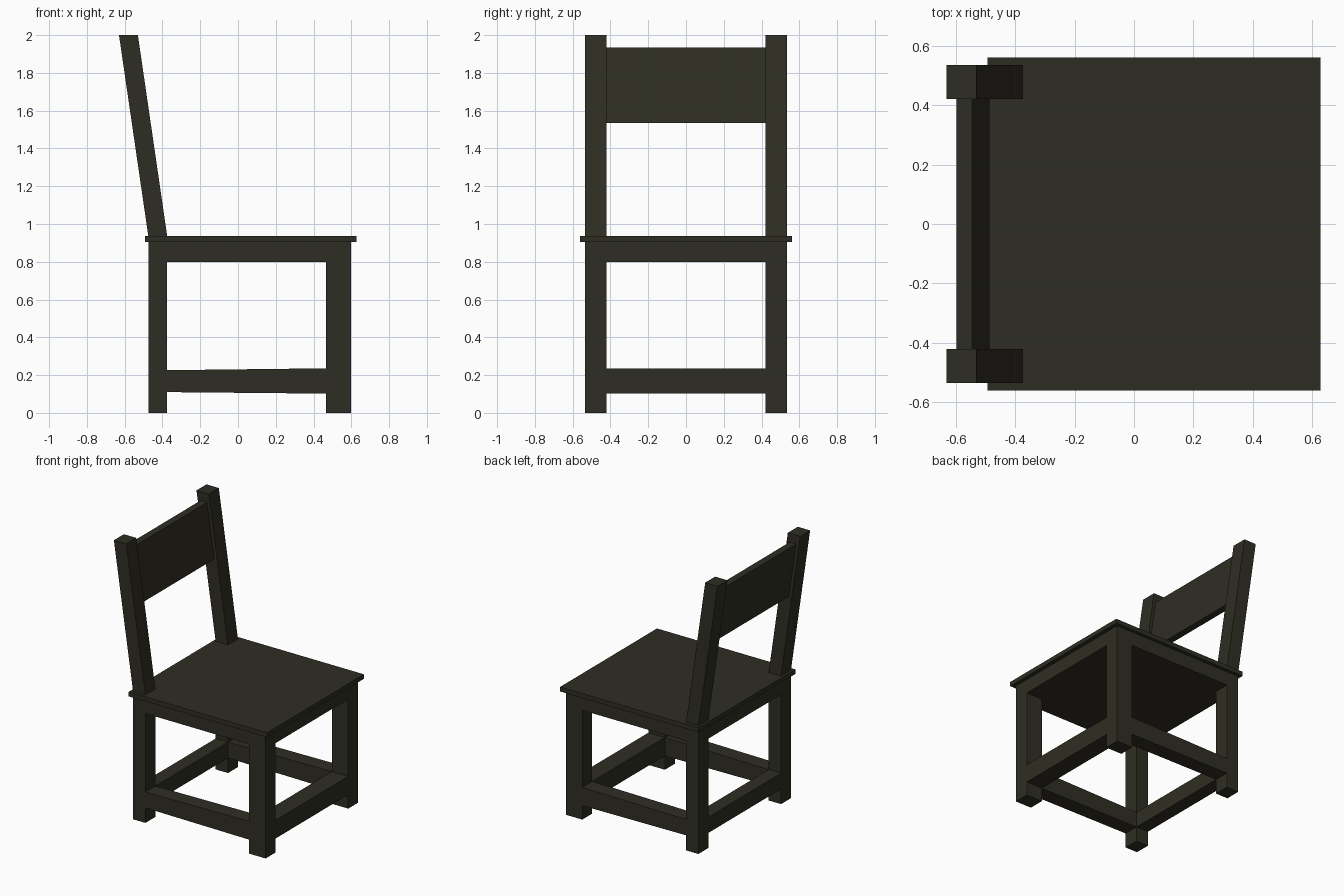
import bpy

if "Cube" in bpy.data.objects:
    bpy.data.objects.remove(bpy.data.objects["Cube"])

wood = bpy.data.materials.new("dark olive wood")
wood.diffuse_color = (0.028, 0.027, 0.017, 1.0)
wood.use_nodes = True
wood.node_tree.nodes["Principled BSDF"].inputs["Base Color"].default_value = wood.diffuse_color

# outer and inner limits of the frame
XB0, XB1 = -0.475, -0.375      # back legs
XF0, XF1 = 0.465, 0.598        # front legs
Y0, Y1 = 0.42, 0.535           # leg inner / outer side


def prism(name, start, end):
    """Six-sided block joining two rectangles of four corners each."""
    faces = [(3, 2, 1, 0), (4, 5, 6, 7)]
    faces += [(i, (i + 1) % 4, (i + 1) % 4 + 4, i + 4) for i in range(4)]
    mesh = bpy.data.meshes.new(name)
    mesh.from_pydata(start + end, [], faces)
    mesh.materials.append(wood)
    obj = bpy.data.objects.new(name, mesh)
    bpy.context.collection.objects.link(obj)
    return obj


def level(x0, x1, y0, y1, z):
    return [(x0, y0, z), (x1, y0, z), (x1, y1, z), (x0, y1, z)]


def block(name, x, y, z, lean=0.0):
    """Box between limits; its top is shifted along x by lean."""
    return prism(name, level(*x, *y, z[0]),
                 level(x[0] + lean, x[1] + lean, *y, z[1]))


# seat board and the solid frame below it
block("seat", (-0.493, 0.627), (-0.56, 0.56), (0.904, 0.937))
block("seat_frame", (XB0, XF1), (-Y1, Y1), (0.80, 0.904))

SLOPE = -0.155 / 1.063         # backward lean of the backrest
for side, y in (("right", (-Y1, -Y0)), ("left", (Y0, Y1))):
    # legs
    block("front_leg_" + side, (XF0, XF1), y, (0, 0.80))
    block("back_leg_" + side, (XB0, XB1), y, (0, 0.80))
    # leaning backrest posts
    block("back_post_" + side, (XB0, XB1), y, (0.937, 2.0), SLOPE * 1.063)
    # side stretchers, slightly taller toward the front
    ends = [[(x, y[0], z0), (x, y[1], z0), (x, y[1], z1), (x, y[0], z1)]
            for x, z0, z1 in ((XB1, 0.11, 0.226), (XF0, 0.102, 0.236))]
    prism("side_stretcher_" + side, *ends)

# front and back stretchers
block("front_stretcher", (XF0, XF1), (-Y0, Y0), (0.102, 0.236))
block("back_stretcher", (XB0, XB1), (-Y0, Y0), (0.11, 0.226))

# backrest panel between the posts
xc = -0.425 + SLOPE * (1.535 - 0.937)
block("backrest_panel", (xc - 0.026, xc + 0.026), (-Y0, Y0),
      (1.535, 1.935), SLOPE * 0.4)
